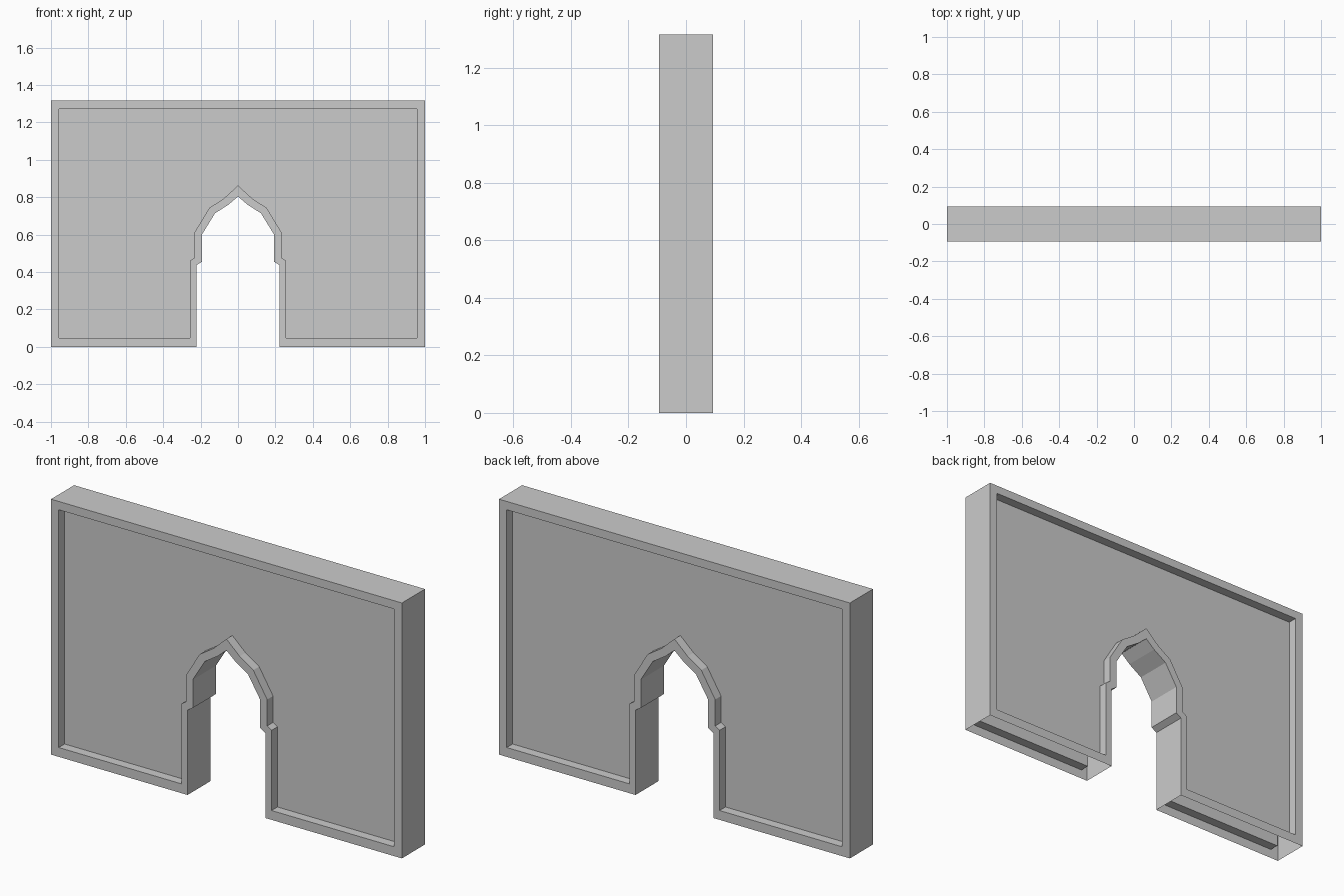
import bpy, bmesh

if "Cube" in bpy.data.objects:
    bpy.data.objects.remove(bpy.data.objects["Cube"])

HALF_DEPTH = 0.094   # half the wall thickness
RECESS = 0.048       # how far each panel is sunk behind its rim

# Right half of the wall outline, as (x, z), from the top corner to the arch tip
outer_half = [(1, 1.316), (1, 0), (0.222, 0), (0.222, 0.437), (0.192, 0.456),
              (0.192, 0.602), (0.123, 0.714), (0.05, 0.761), (0, 0.804)]
# Matching inner edge of the raised rim
inner_half = [(0.956, 1.273), (0.956, 0.048), (0.257, 0.048), (0.257, 0.461),
              (0.232, 0.477), (0.232, 0.613), (0.153, 0.743), (0.075, 0.794), (0, 0.863)]


def mirrored(half):
    return half + [(-x, z) for x, z in reversed(half[:-1])]


def add_loop(bm, points, y):
    return [bm.verts.new((x, y, z)) for x, z in points]


def bridge(bm, a, b, skip_ground=False):
    n = len(a)
    for i in range(n):
        j = (i + 1) % n
        if skip_ground and a[i].co.z == 0 and a[j].co.z == 0:
            continue
        bm.faces.new((a[i], a[j], b[j], b[i]))


outer, inner = mirrored(outer_half), mirrored(inner_half)
bm = bmesh.new()
edges = []
for side in (-1, 1):
    # Rim, recess walls and sunken panel on the front and back
    rim_out = add_loop(bm, outer, side * HALF_DEPTH)
    rim_in = add_loop(bm, inner, side * HALF_DEPTH)
    panel = add_loop(bm, inner, side * (HALF_DEPTH - RECESS))
    bridge(bm, rim_out, rim_in)
    bridge(bm, rim_in, panel)
    bm.faces.new(panel)
    edges.append(rim_out)

# Top, ends and archway lining; the underside of the wall is open
bridge(bm, edges[0], edges[1], skip_ground=True)
bmesh.ops.recalc_face_normals(bm, faces=bm.faces[:])

mesh = bpy.data.meshes.new("arched_wall")
bm.to_mesh(mesh)
bm.free()
bpy.context.collection.objects.link(bpy.data.objects.new("arched_wall", mesh))
